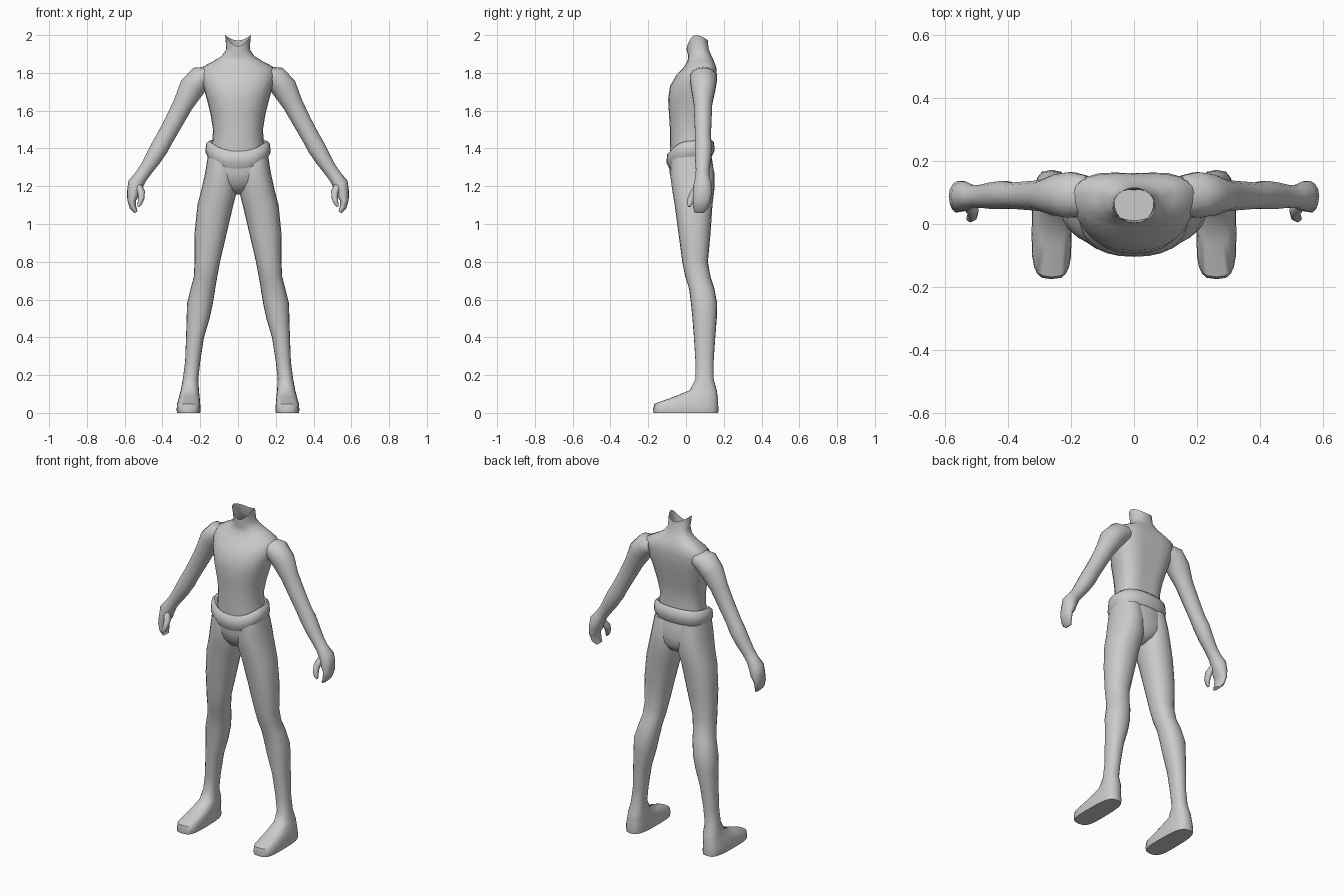
import bpy, bmesh, math
from mathutils import Vector

grey = bpy.data.materials.new("plain grey")
grey.diffuse_color = (0.6, 0.6, 0.6, 1)


def spow(v, p):
    return math.copysign(abs(v) ** p, v)


def flat_ring(z, x0, x1, yf, yb, p=0.9, mid=0.5, n=20, groove=0.0, lift=None):
    """Horizontal section between x0..x1 and yf (front)..yb (back)."""
    cx, rx, cy = (x0 + x1) / 2, (x1 - x0) / 2, yf + (yb - yf) * mid
    pts = []
    for i in range(n):
        a = 2 * math.pi * i / n
        c, s = math.cos(a), math.sin(a)
        y = cy + spow(s, p) * ((yb - cy) if s > 0 else (cy - yf))
        y -= groove * max(0, s) ** 14
        pts.append(Vector((cx + rx * spow(c, p), y, z + (lift(s) if lift else 0))))
    return pts


def tube_rings(path, n=14):
    """Sections across a path of (x, y, z, radius across, radius front-back)."""
    rings = []
    for i, (x, y, z, r1, r2) in enumerate(path):
        a, b = path[max(i - 1, 0)], path[min(i + 1, len(path) - 1)]
        d = Vector((b[0] - a[0], 0, b[2] - a[2])).normalized()
        across = Vector((-d.z, 0, d.x))
        rings.append([Vector((x, y, z)) + across * r1 * math.cos(t) + Vector((0, r2 * math.sin(t), 0))
                      for t in (2 * math.pi * k / n for k in range(n))])
    return rings


def loft(name, rings, cap_start=True, cap_end=True, closed=False, mirror=False, angle=50):
    bm = bmesh.new()
    vs = [[bm.verts.new(p) for p in r] for r in rings]
    n = len(vs[0])
    for j in range(len(vs) if closed else len(vs) - 1):
        a, b = vs[j], vs[(j + 1) % len(vs)]
        for i in range(n):
            k = (i + 1) % n
            bm.faces.new((a[i], a[k], b[k], b[i]))
    if not closed:
        if cap_start:
            bm.faces.new(vs[0])
        if cap_end:
            bm.faces.new(vs[-1])
    bmesh.ops.recalc_face_normals(bm, faces=bm.faces[:])
    me = bpy.data.meshes.new(name)
    bm.to_mesh(me)
    bm.free()
    me.materials.append(grey)
    ob = bpy.data.objects.new(name, me)
    bpy.context.collection.objects.link(ob)
    if mirror:
        m = ob.modifiers.new("mirror", "MIRROR")
        m.use_mirror_merge = False
    bpy.ops.object.select_all(action="DESELECT")
    ob.select_set(True)
    bpy.context.view_layer.objects.active = ob
    bpy.ops.object.shade_smooth_by_angle(angle=math.radians(angle))
    return ob


# Torso and open neck: z, half width, front, back, spine groove
torso = [
    (1.30, .155, -.080, .130, 0), (1.42, .138, -.085, .125, .005),
    (1.50, .132, -.085, .122, .010), (1.58, .145, -.090, .137, .012),
    (1.66, .165, -.095, .155, .014), (1.73, .185, -.085, .168, .014),
    (1.79, .200, -.050, .173, .012), (1.83, .190, -.012, .167, .008),
    (1.862, .130, .008, .152, .004), (1.89, .085, .012, .135, 0),
    (1.925, .062, .003, .120, 0)]
rings = [flat_ring(z, -w, w, f, b, p=0.88, mid=0.62, n=24, groove=g) for z, w, f, b, g in torso]
# Neck rim rises at the sides and dips at the front
rings.append(flat_ring(2.0, -.068, .068, .005, .115, p=1, mid=0.4, n=24,
                       lift=lambda s: (-.028 if s > 0 else -.06) * s * s))
loft("torso", rings, cap_end=False, angle=60)

# Pelvis
pelvis = [(1.155, .025, .005, .075), (1.18, .07, -.045, .125), (1.22, .13, -.072, .143),
          (1.27, .170, -.087, .148), (1.33, .165, -.087, .140), (1.38, .150, -.085, .130)]
loft("pelvis", [flat_ring(z, -w, w, f, b, mid=0.55) for z, w, f, b in pelvis], angle=60)

# Legs with feet: z, inner x, outer x, front, back
legs = [
    (1.36, .012, .160, -.078, .132), (1.27, .002, .174, -.085, .150),
    (1.18, .004, .194, -.073, .150), (1.10, .025, .215, -.060, .140),
    (.95, .060, .230, -.040, .130), (.80, .095, .230, -.020, .116),
    (.72, .110, .234, -.004, .130), (.66, .120, .250, .016, .150),
    (.58, .133, .270, .026, .165), (.50, .150, .272, .034, .163),
    (.40, .180, .275, .042, .155), (.27, .200, .280, .050, .146),
    (.18, .210, .292, .050, .146)]
rings = [flat_ring(*r) for r in legs]
foot = [(.12, .207, .303, .020, .163, .8, .55), (.085, .203, .312, -.065, .168, .72, .5),
        (.048, .200, .323, -.168, .170, .62, .4), (.015, .198, .325, -.175, .172, .62, .4),
        (0, .200, .323, -.172, .170, .62, .4)]
rings += [flat_ring(*r) for r in foot]
loft("legs_and_feet", rings, mirror=True)

# Arms running into curled mitten hands
arm = [
    (.150, .090, 1.785, .050, .065), (.200, .092, 1.772, .066, .074),
    (.245, .092, 1.720, .068, .066), (.290, .090, 1.635, .054, .050),
    (.340, .090, 1.540, .049, .046), (.387, .090, 1.455, .047, .042),
    (.415, .092, 1.405, .048, .046), (.450, .090, 1.345, .043, .043),
    (.485, .088, 1.292, .037, .037), (.515, .087, 1.250, .036, .037),
    (.542, .088, 1.212, .042, .048), (.553, .088, 1.165, .036, .050),
    (.563, .083, 1.125, .023, .047), (.556, .078, 1.088, .018, .041),
    (.540, .072, 1.062, .009, .026)]
loft("arms_and_hands", tube_rings(arm), mirror=True, angle=60)

# Thumbs
thumb = [(.530, .065, 1.205, .020, .020), (.512, .045, 1.170, .020, .024),
         (.512, .028, 1.135, .016, .020), (.520, .020, 1.108, .012, .015),
         (.528, .018, 1.092, .005, .007)]
loft("thumbs", tube_rings(thumb, 8), mirror=True, angle=60)

# Thick waistband, lower at the front
profile = [(-.022, .030), (.0, .048), (.016, .032), (.020, -.012), (.004, -.044), (-.024, -.034)]
band = []
for i in range(28):
    a = 2 * math.pi * i / 28
    c, s = math.cos(a), math.sin(a)
    zc = 1.392 + (.010 * s if s > 0 else -.055 * s * s)
    band.append([Vector(((.153 + o) * spow(c, .85), .024 + (.108 + o) * spow(s, .85), zc + h))
                 for o, h in profile])
loft("waistband", band, closed=True, angle=60)
